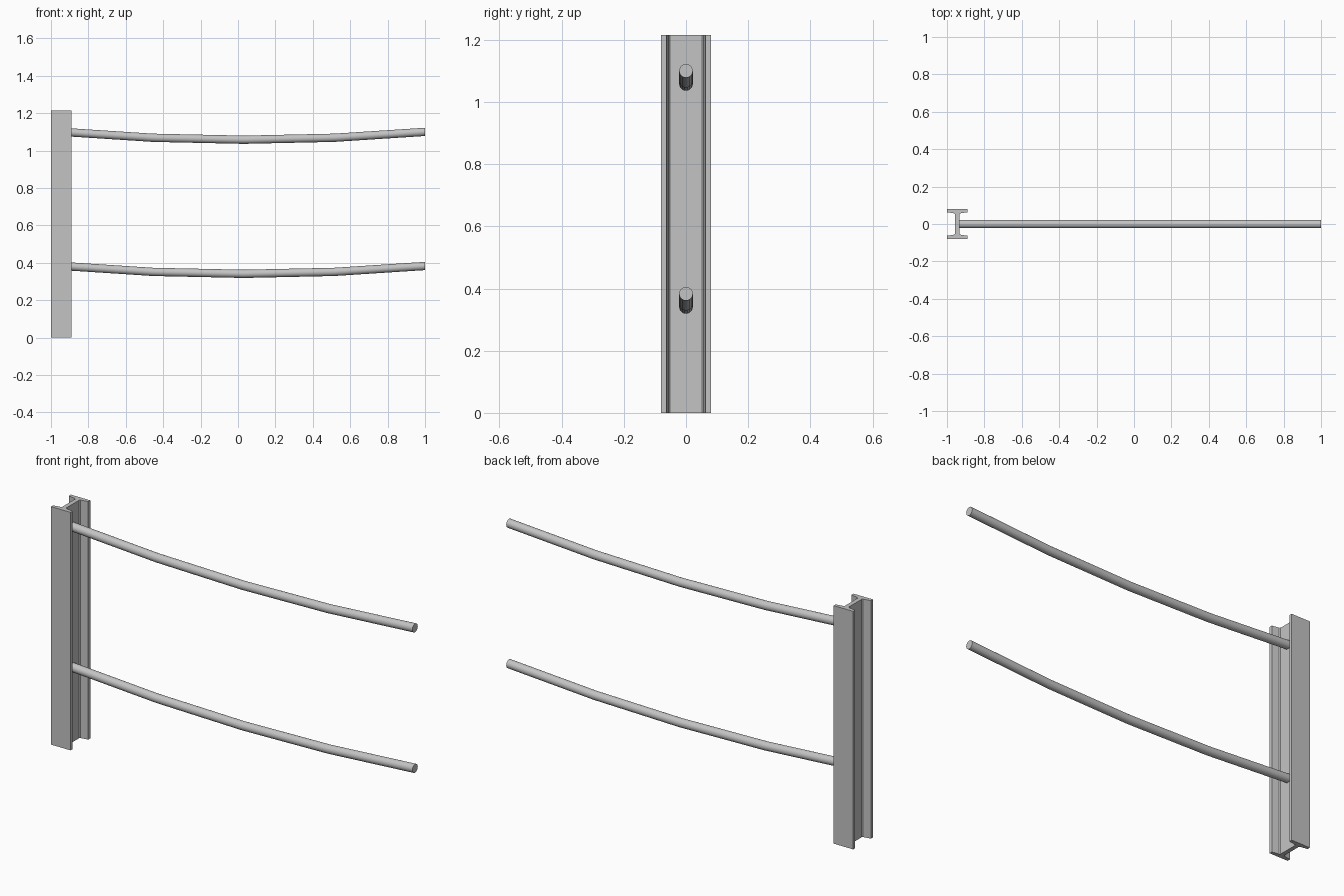
import bpy, bmesh, math

cube = bpy.data.objects.get("Cube")
if cube:
    bpy.data.objects.remove(cube)

steel = bpy.data.materials.new("galvanised grey")
steel.use_nodes = True
GREY = (0.55, 0.55, 0.55, 1)
steel.diffuse_color = GREY
steel.node_tree.nodes["Principled BSDF"].inputs["Base Color"].default_value = GREY

POST_X, POST_HEIGHT = -0.945, 1.215
RAIL_START, RAIL_END, RAIL_RADIUS, SAG = -0.94, 1.0, 0.022, 0.042


def add_object(name, bm):
    bmesh.ops.recalc_face_normals(bm, faces=bm.faces)
    mesh = bpy.data.meshes.new(name)
    bm.to_mesh(mesh)
    bm.free()
    mesh.materials.append(steel)
    obj = bpy.data.objects.new(name, mesh)
    bpy.context.collection.objects.link(obj)
    return obj


# Post: I-beam section with tapered flanges, mirrored from one quarter
quarter = [(0.055, 0.08), (0.055, 0.063), (0.016, 0.057), (0.011, 0.052)]
half = quarter + [(x, -y) for x, y in reversed(quarter)]
section = half + [(-x, -y) for x, y in half]
bm = bmesh.new()
base = bm.faces.new([bm.verts.new((POST_X + x, y, 0)) for x, y in section])
top = bmesh.ops.extrude_face_region(bm, geom=[base], use_keep_orig=True)
bmesh.ops.translate(bm, vec=(0, 0, POST_HEIGHT),
                    verts=[g for g in top["geom"] if isinstance(g, bmesh.types.BMVert)])
add_object("post", bm)


# Rails: round bars in four straight lengths that sag towards the middle
def add_rail(name, end_height, sides=20, lengths=4):
    bm = bmesh.new()
    rings = []
    for i in range(lengths + 1):
        t = i / lengths
        x = RAIL_START + (RAIL_END - RAIL_START) * t
        z = end_height - SAG * (1 - (2 * t - 1) ** 2)
        angles = [2 * math.pi * k / sides for k in range(sides)]
        rings.append([bm.verts.new((x, RAIL_RADIUS * math.cos(a),
                                    z + RAIL_RADIUS * math.sin(a))) for a in angles])
    for a, b in zip(rings, rings[1:]):
        for k in range(sides):
            n = (k + 1) % sides
            bm.faces.new((a[k], a[n], b[n], b[k]))
    bm.faces.new(rings[0])
    bm.faces.new(rings[-1])
    rail = add_object(name, bm)
    bpy.ops.object.select_all(action="DESELECT")
    rail.select_set(True)
    bpy.context.view_layer.objects.active = rail
    bpy.ops.object.shade_smooth_by_angle(angle=math.radians(35))


add_rail("upper_rail", 1.1)
add_rail("lower_rail", 0.383)
